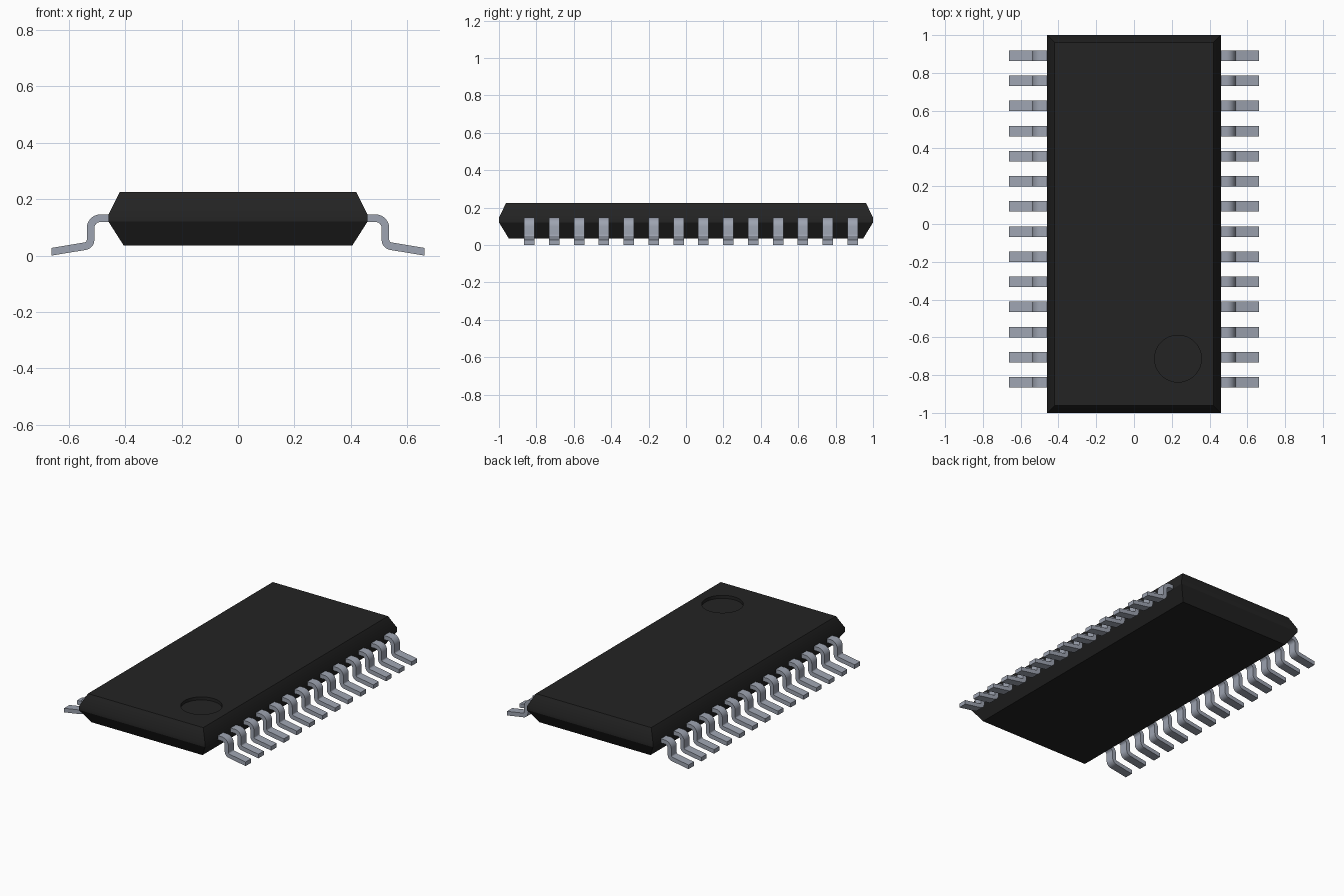
import bpy, bmesh, math

cube = bpy.data.objects.get("Cube")
if cube:
    bpy.data.objects.remove(cube, do_unlink=True)


def make_material(name, rgb, metallic=0.0):
    mat = bpy.data.materials.new(name)
    mat.use_nodes = True
    mat.diffuse_color = (*rgb, 1)
    bsdf = mat.node_tree.nodes["Principled BSDF"]
    bsdf.inputs["Base Color"].default_value = (*rgb, 1)
    bsdf.inputs["Metallic"].default_value = metallic
    bsdf.inputs["Roughness"].default_value = 0.6
    return mat


def make_object(name, bm, mat):
    bmesh.ops.recalc_face_normals(bm, faces=bm.faces)
    mesh = bpy.data.meshes.new(name)
    bm.to_mesh(mesh)
    bm.free()
    mesh.materials.append(mat)
    obj = bpy.data.objects.new(name, mesh)
    bpy.context.collection.objects.link(obj)
    return obj


def activate(obj):
    bpy.ops.object.select_all(action='DESELECT')
    obj.select_set(True)
    bpy.context.view_layer.objects.active = obj


def smooth(obj, angle):
    activate(obj)
    bpy.ops.object.shade_smooth_by_angle(angle=math.radians(angle))


black = make_material("black plastic", (0.017, 0.017, 0.017))
silver = make_material("silver metal", (0.34, 0.37, 0.44))

# Package body: stacked rectangles (half width, half length, height)
levels = [(0.405, 0.948, 0.035), (0.46, 1.0, 0.121),
          (0.46, 1.0, 0.145), (0.42, 0.962, 0.225)]
bm = bmesh.new()
rings = [[bm.verts.new((sx * w, sy * l, z))
          for sx, sy in ((-1, -1), (1, -1), (1, 1), (-1, 1))]
         for w, l, z in levels]
for low, high in zip(rings, rings[1:]):
    for i in range(4):
        j = (i + 1) % 4
        bm.faces.new((low[i], low[j], high[j], high[i]))
bm.faces.new(rings[0][::-1])
bm.faces.new(rings[-1])
body = make_object("package_body", bm, black)

# Round pin-one recess cut into the top
DEPTH = 0.02
bm = bmesh.new()
bmesh.ops.create_cone(bm, cap_ends=True, segments=48, radius1=0.124,
                      radius2=0.124, depth=2 * DEPTH)
bmesh.ops.translate(bm, verts=bm.verts, vec=(0.233, -0.713, 0.225))
cutter = make_object("recess_cutter", bm, black)
cutter.hide_render = True
cut = body.modifiers.new("recess", 'BOOLEAN')
cut.operation = 'DIFFERENCE'
cut.solver = 'EXACT'
cut.object = cutter
activate(body)
bpy.ops.object.modifier_apply(modifier=cut.name)
bpy.data.objects.remove(cutter, do_unlink=True)
smooth(body, 30)

# Gull-wing lead: centreline as (x, z, heading), thickened into a profile
HALF = 0.0135
STEPS = 8
path = [(0.43, 0.1325, 0.0)]
for i in range(STEPS + 1):                      # shoulder bend, turning down
    h = -math.pi / 2 * i / STEPS
    path.append((0.488 - 0.035 * math.sin(h), 0.0975 + 0.035 * math.cos(h), h))
FOOT = math.radians(-9)
for i in range(STEPS + 1):                      # ankle bend, turning outward
    h = -math.pi / 2 + (FOOT + math.pi / 2) * i / STEPS
    path.append((0.546 + 0.023 * math.sin(h), 0.056 - 0.023 * math.cos(h), h))
path.append((0.662, 0.0135, 0.0))               # toe, cut upright


def offset(side):
    return [(x - side * math.sin(h), z + side * math.cos(h)) for x, z, h in path]


WIDTH, PITCH, FIRST = 0.056, 0.133, -0.838
bm = bmesh.new()
outline = offset(HALF) + offset(-HALF)[::-1]
face = bm.faces.new([bm.verts.new((x, FIRST - WIDTH / 2, z)) for x, z in outline])
grown = bmesh.ops.extrude_face_region(bm, geom=[face])
bmesh.ops.translate(bm, vec=(0, WIDTH, 0),
                    verts=[v for v in grown["geom"] if isinstance(v, bmesh.types.BMVert)])
leads = make_object("leads", bm, silver)
smooth(leads, 30)

# Fourteen leads per side, mirrored across the body
row = leads.modifiers.new("row", 'ARRAY')
row.count = 14
row.use_relative_offset = False
row.use_constant_offset = True
row.constant_offset_displace = (0, PITCH, 0)
sides = leads.modifiers.new("sides", 'MIRROR')
sides.use_axis = (True, False, False)
sides.use_mirror_merge = False
